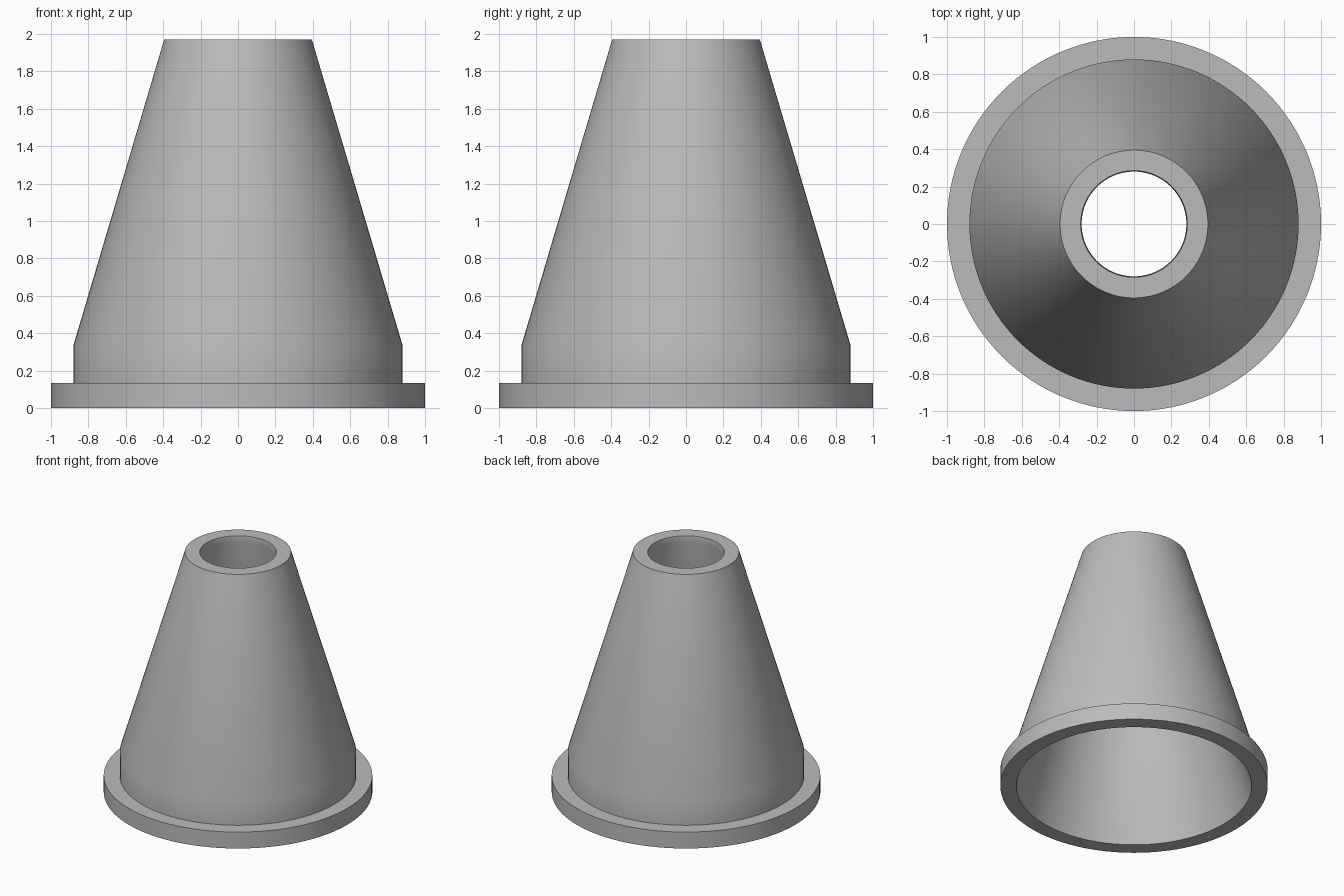
import bpy, bmesh, math

if "Cube" in bpy.data.objects:
    bpy.data.objects.remove(bpy.data.objects["Cube"])

SEGMENTS = 128

grey = bpy.data.materials.new("light_grey")
grey.diffuse_color = (0.5, 0.5, 0.5, 1)
grey.use_nodes = True
grey.node_tree.nodes["Principled BSDF"].inputs["Base Color"].default_value = grey.diffuse_color

# Closed cross-section (radius, height), outside then inside
profile = [
    (1.0, 0.0), (1.0, 0.135),        # flange
    (0.88, 0.135), (0.88, 0.335),    # collar
    (0.395, 1.97),                   # cone
    (0.285, 1.97), (0.28, 1.92),     # rim of the hole
    (0.88, 0.0),                     # hollow inside
]

bm = bmesh.new()
rings = []
for r, z in profile:
    rings.append([bm.verts.new((r * math.cos(a), r * math.sin(a), z))
                  for a in (2 * math.pi * i / SEGMENTS for i in range(SEGMENTS))])
for k, low in enumerate(rings):
    high = rings[(k + 1) % len(rings)]
    for i in range(SEGMENTS):
        j = (i + 1) % SEGMENTS
        bm.faces.new((low[i], low[j], high[j], high[i]))
bmesh.ops.recalc_face_normals(bm, faces=bm.faces)

mesh = bpy.data.meshes.new("flanged_cone")
bm.to_mesh(mesh)
bm.free()
mesh.materials.append(grey)
cone = bpy.data.objects.new("flanged_cone", mesh)
bpy.context.collection.objects.link(cone)

# Smooth walls, crisp rims
bpy.context.view_layer.objects.active = cone
cone.select_set(True)
bpy.ops.object.shade_smooth_by_angle(angle=math.radians(30))
